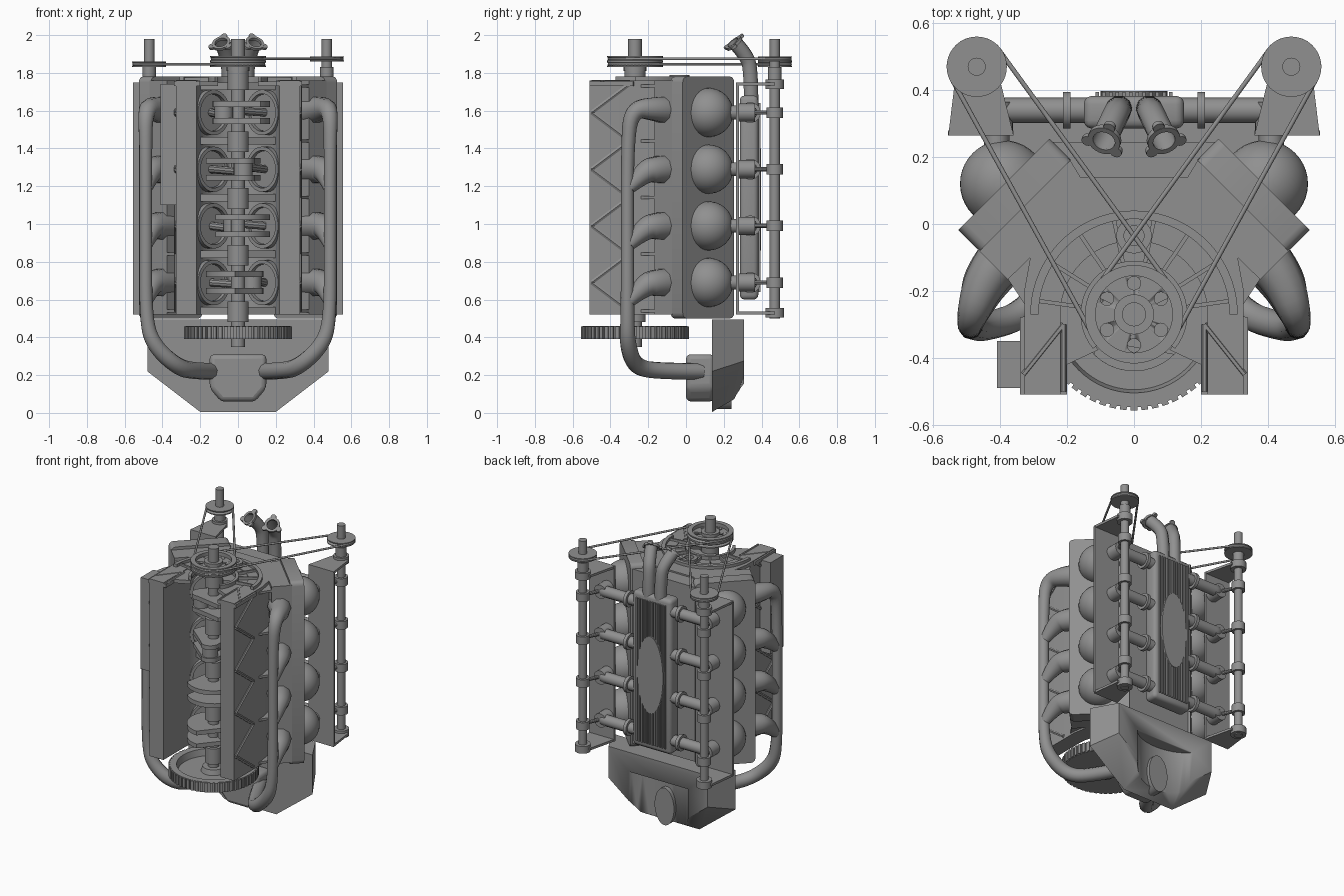
import bpy, bmesh, math
from math import radians, cos, sin, pi
from mathutils import Matrix, Vector

if "Cube" in bpy.data.objects:
    bpy.data.objects.remove(bpy.data.objects["Cube"])

CY = -0.27                                   # crank axis y
ROWS = [0.69, 0.99, 1.29, 1.59]              # cylinder heights
I = Matrix.Identity(4)
BANK = Matrix.Translation((0, CY, 0)) @ Matrix.Rotation(radians(45), 4, 'Z')
FRONT = Matrix.Rotation(radians(90), 4, 'X')  # (x, z) profile, extruded along -y
METAL = bpy.data.materials.new("dark_metal")
METAL.diffuse_color = (0.28, 0.28, 0.28, 1)
METAL.use_nodes = True
METAL.node_tree.nodes["Principled BSDF"].inputs["Base Color"].default_value = METAL.diffuse_color


def finish(name, bm, sym=False, angle=35):
    bmesh.ops.remove_doubles(bm, verts=bm.verts, dist=1e-5)
    bmesh.ops.recalc_face_normals(bm, faces=bm.faces)
    me = bpy.data.meshes.new(name)
    bm.to_mesh(me)
    bm.free()
    me.materials.clear()
    me.materials.append(METAL)
    me.shade_smooth()
    me.set_sharp_from_angle(angle=radians(angle))
    ob = bpy.data.objects.new(name, me)
    bpy.context.collection.objects.link(ob)
    if sym:
        m = ob.modifiers.new("mirror", 'MIRROR')
        m.use_mirror_merge = False
    return ob


def prism(name, pts, h0, h1, M=I, sym=False, taper=1, c=(0, 0)):
    bm = bmesh.new()
    a = [bm.verts.new(M @ Vector((x, y, h0))) for x, y in pts]
    b = [bm.verts.new(M @ Vector((c[0] + (x - c[0]) * taper, c[1] + (y - c[1]) * taper, h1))) for x, y in pts]
    bm.faces.new(a)
    bm.faces.new(b)
    for i in range(len(pts)):
        j = (i + 1) % len(pts)
        bm.faces.new((a[i], a[j], b[j], b[i]))
    return finish(name, bm, sym)


def box(name, x, y, z, bev=0, M=I, sym=False, axis=None):
    bm = bmesh.new()
    bmesh.ops.create_cube(bm, size=1)
    for v in bm.verts:
        v.co = [(q[0] + q[1]) / 2 + k * (q[1] - q[0]) for q, k in zip((x, y, z), v.co)]
    if bev:                                   # bevel all edges, or only those along one axis
        es = [e for e in bm.edges if axis is None or abs((e.verts[0].co - e.verts[1].co)[axis]) > 1e-4]
        bmesh.ops.bevel(bm, geom=es, offset=bev, segments=3, profile=0.5, affect='EDGES')
    bm.transform(M)
    return finish(name, bm, sym)


def lathe(name, prof, origin, d=(0, 0, 1), seg=32, sym=False, closed=False):
    M = Matrix.Translation(origin) @ Vector(d).to_track_quat('Z', 'Y').to_matrix().to_4x4()
    bm = bmesh.new()
    vs = [bm.verts.new((r, 0, h)) for r, h in prof]
    es = [bm.edges.new((vs[i], vs[i + 1])) for i in range(len(vs) - 1)]
    if closed:
        es.append(bm.edges.new((vs[-1], vs[0])))
    bmesh.ops.spin(bm, geom=vs + es, cent=(0, 0, 0), axis=(0, 0, 1), angle=2 * pi, steps=seg)
    bm.transform(M)
    return finish(name, bm, sym)


def cyl(name, p, q, r, sym=False, seg=24):
    h = (Vector(q) - Vector(p)).length
    return lathe(name, [(0, 0), (r, 0), (r, h), (0, h)], p, Vector(q) - Vector(p), seg, sym)


def tube(name, pts, r, sym=False, radii=None, closed=False, caps=True):
    cu = bpy.data.curves.new(name, 'CURVE')
    cu.dimensions, cu.bevel_depth, cu.bevel_resolution, cu.use_fill_caps = '3D', r, 3, caps
    sp = cu.splines.new('POLY' if closed else 'NURBS')
    sp.points.add(len(pts) - 1)
    for i, p in enumerate(pts):
        sp.points[i].co = (*p, 1)
        sp.points[i].radius = radii[i] if radii else 1
    sp.use_cyclic_u = closed
    if not closed:
        sp.order_u, sp.use_endpoint_u, sp.resolution_u = 3, True, 6
    tmp = bpy.data.objects.new(name, cu)
    bpy.context.collection.objects.link(tmp)
    bm = bmesh.new()
    bm.from_mesh(tmp.to_mesh())
    bpy.data.objects.remove(tmp)
    return finish(name, bm, sym, 50)


def arc(cx, cy, rx, a0, a1, n, ry=None):
    return [(cx + rx * cos(radians(a0 + (a1 - a0) * i / n)),
             cy + (ry or rx) * sin(radians(a0 + (a1 - a0) * i / n))) for i in range(n + 1)]


def cut(ob, cutter):
    m = ob.modifiers.new("cut", 'BOOLEAN')
    m.operation, m.object = 'DIFFERENCE', cutter
    bpy.context.view_layer.objects.active = ob
    bpy.ops.object.modifier_apply(modifier="cut")
    bpy.data.objects.remove(cutter)


def bank(d, v, z):
    return BANK @ Vector((d, v, z))


# Engine block: skirt, bank and valley in one half profile
prism("block", [(0.22, -0.51), (0.328, -0.51), (0.328, -0.2), (0.31, -0.10), (0.377, -0.166), (0.469, -0.074),
                (0.196, 0.199), (0.16, 0.14), (0, 0.14)] + arc(0, CY, 0.22, 90, 0, 14), 0.52, 1.76, sym=True)
prism("valley_cover", [(-0.25, 0.245), (0.25, 0.245), (0.16, 0.13), (-0.16, 0.13)], 0.53, 1.75)
box("starter_housing", (-0.41, -0.32), (-0.49, -0.35), (1.1, 1.74))
for i in range(8):                            # zigzag ribs on the skirt
    z = 0.54 + i * 0.15
    y0, y1 = (-0.5, -0.3) if i % 2 else (-0.3, -0.5)
    cyl("skirt_rib", (0.328, y0, z), (0.328, y1, z + 0.15), 0.012, True, 6)
for z in (0.54, 0.84, 1.14, 1.44, 1.73):
    prism("main_bulkhead", arc(0, CY, 0.225, 25, 155, 14) + arc(0, CY, 0.06, 155, 25, 6), z - 0.02, z + 0.02)
    prism("side_gusset", [(0.32, -0.25), (0.40, -0.13), (0.30, -0.09)], z - 0.008, z + 0.008, sym=True)

# Front cover with raised rim and radial ribs
prism("front_cover", [(0.2, -0.51), (0.34, -0.51), (0.34, -0.28), (0.31, -0.27)] + arc(0, CY, 0.31, 5, 90, 16)
      + arc(0, CY, 0.15, 90, -45, 14) + [(0.2, -0.42)], 1.73, 1.755, sym=True)
prism("cover_rim", arc(0, CY, 0.31, 0, 90, 20) + arc(0, CY, 0.285, 90, 0, 20), 1.75, 1.78, sym=True)
prism("cover_hub_ring", arc(0, CY, 0.16, -40, 90, 16) + arc(0, CY, 0.14, 90, -40, 16), 1.75, 1.78, sym=True)
for a in (8, 32, 56, 78):
    prism("cover_rib", [(0.15, -0.006), (0.3, -0.006), (0.3, 0.006), (0.15, 0.006)], 1.75, 1.775,
          Matrix.Translation((0, CY, 0)) @ Matrix.Rotation(radians(a), 4, 'Z'), True)
for p, q in (((0.21, -0.3), (0.21, -0.5)), ((0.21, -0.3), (0.33, -0.45))):
    cyl("foot_rib", (*p, 1.755), (*q, 1.755), 0.009, True, 6)
lathe("cam_boss", [(0, 0.04), (0.03, 0.04), (0.03, 0.06), (0.053, 0.06), (0.053, 0)], (0, -0.035, 1.73))

# Cylinder head covers, domes, pistons
box("head_cover", (0.46, 0.55), (-0.193, 0.193), (0.5, 1.78), 0.03, BANK, True, axis=0)
for i, z in enumerate(ROWS):
    lathe("dome", [(0.13, -0.03)] + [(0.13 * cos(radians(a)), 0.13 * sin(radians(a))) for a in range(0, 91, 9)],
          (0.39, 0.12, z), (1, 1, 0), 32, True)
    lathe("cylinder_liner", [(0.1, 0), (0.12, 0), (0.12, 0.1), (0.1, 0.1)], bank(0.18, 0, z), (1, 1, 0), 28, True, True)
    cyl("piston", bank(0.2, 0, z), bank(0.25, 0, z), 0.098, True)

    # Crank throw with counterweights and rods
    A = (20, 110, 290, 200)[i]
    M = Matrix.Translation((0, CY, 0)) @ Matrix.Rotation(radians(A), 4, 'Z')
    web = arc(0.08, 0, 0.06, -80, 80, 8) + arc(0, 0, 0.17, 115, 245, 14)
    for h in (-0.06, 0.03):
        prism("crank_web", web, z + h, z + h + 0.03, M)
    pin = M @ Vector((0.08, 0, z))
    cyl("crank_pin", pin - Vector((0, 0, 0.04)), pin + Vector((0, 0, 0.04)), 0.05)
    for s in (-1, 1):
        e = bank(0.2, 0, z)
        cyl("connecting_rod", pin + Vector((0, 0, 0.015 * s)), (s * e.x, e.y, z), 0.022, seg=10)

    # Intake runner from plenum into dome, with flanges and link stem
    tube("intake_runner", [(0.12, 0.34, z), (0.34, 0.34, z), (0.41, 0.34, z), (0.41, 0.28, z), (0.41, 0.18, z)], 0.038, True)
    cyl("runner_flange", (0.19, 0.34, z), (0.212, 0.34, z), 0.055, True)
    cyl("runner_collar", (0.41, 0.265, z), (0.41, 0.365, z), 0.048, True)
    cyl("link_stem", (0.42, 0.35, z), (0.47, 0.46, z), 0.012, True, 10)
    cyl("shaft_collar", (0.47, 0.47, z - 0.028), (0.47, 0.47, z + 0.028), 0.043, True)
    if i < 3:                                 # wide exhaust ports narrowing into the collector
        tube("exhaust_runner", [(0.38, -0.09, z), (0.43, -0.15, z), (0.465, -0.22, z - 0.01), (0.485, -0.3, z - 0.1)],
             0.06, True, [1.3, 1.25, 1.0, 0.55])

# Crankshaft and flywheel
cyl("crankshaft", (0, CY, 0.35), (0, CY, 1.98), 0.036)
for z in (0.54, 0.84, 1.14, 1.44, 1.77):
    cyl("main_journal", (0, CY, z - 0.06), (0, CY, z + 0.05), 0.056)
lathe("flywheel", [(0, 0), (0.278, 0), (0.278, 0.07), (0.235, 0.07), (0.225, 0.025), (0.08, 0.025), (0.07, 0.06), (0, 0.06)],
      (0, CY, 0.39), seg=64)
for i in range(56):
    box("flywheel_tooth", (0.262, 0.287), (-0.01, 0.01), (0.392, 0.458), 0,
        Matrix.Translation((0, CY, 0)) @ Matrix.Rotation(2 * pi * i / 56, 4, 'Z'))

# Crank pulley: grooved rim, web with holes, hub
lathe("crank_pulley_rim", [(0.115, 0), (0.147, 0), (0.147, 0.008), (0.132, 0.015), (0.147, 0.024), (0.147, 0.036),
                           (0.132, 0.045), (0.147, 0.052), (0.147, 0.06), (0.115, 0.06)], (0, CY, 1.83), seg=48, closed=True)
web = cyl("crank_pulley_web", (0, CY, 1.845), (0, CY, 1.865), 0.12, seg=48)
bm = bmesh.new()
for i in range(6):
    a = radians(30 + 60 * i)
    bmesh.ops.create_cone(bm, segments=20, radius1=0.02, radius2=0.02, depth=0.1, cap_ends=True,
                          matrix=Matrix.Translation((0.093 * cos(a), CY + 0.093 * sin(a), 1.855)))
cut(web, finish("hole_cutter", bm))
cyl("crank_pulley_hub", (0, CY, 1.81), (0, CY, 1.885), 0.06)

# Side shafts with pulleys, brackets and belts
cyl("side_shaft", (0.47, 0.47, 0.5), (0.47, 0.47, 1.98), 0.027, True)
for z in (0.53, 1.74):
    cyl("shaft_bearing", (0.47, 0.47, z - 0.025), (0.47, 0.47, z + 0.025), 0.05, True)
    prism("bracket_plate", [(0.36, 0.265), (0.555, 0.265), (0.53, 0.47), (0.41, 0.47)], z - 0.008, z + 0.008, sym=True)
cyl("shaft_spacer", (0.47, 0.47, 1.765), (0.47, 0.47, 1.83), 0.035, True)
box("bracket_panel", (0.36, 0.556), (0.265, 0.28), (0.53, 1.74), 0, sym=True)
for s, z in ((-1, 1.846), (1, 1.874)):
    lathe("side_pulley", [(0, -0.014), (0.09, -0.014), (0.09, -0.008), (0.077, 0), (0.09, 0.008), (0.09, 0.014), (0, 0.014)],
          (s * 0.47, 0.47, z), seg=40)
    d = Vector((s * 0.47, 0.47 - CY))
    a = math.degrees(math.atan2(d.y, d.x))
    b = math.degrees(math.acos((0.138 - 0.083) / d.length))
    loop = arc(0, CY, 0.138, a + b, a + 360 - b, 24) + arc(s * 0.47, 0.47, 0.083, a - b, a + b, 16)
    tube("drive_belt", [(x, y, z) for x, y in loop], 0.007, closed=True)

# Intake plenum: ribbed back with an oval plate
box("plenum", (-0.15, 0.15), (0.285, 0.383), (0.6, 1.68), 0.025)
for i in range(12):
    x = -0.11 + i * 0.02
    box("plenum_fin", (x - 0.005, x + 0.005), (0.375, 0.394), (0.64, 1.64))
prism("plenum_oval_plate", arc(0, 1.13, 0.1, 0, 351, 39, 0.27), -0.37, -0.398, FRONT)

# Twin air inlets with three-lobed flanges
tube("air_inlet", [(0.045, 0.345, 1.62), (0.045, 0.345, 1.82), (0.06, 0.315, 1.9), (0.088, 0.255, 1.965)], 0.04, True, caps=False)
n = Vector((0.25, -0.62, 0.74)).normalized()
o = Vector((0.086, 0.258, 1.95))
lathe("inlet_flange", [(0.034, 0), (0.05, 0), (0.05, 0.016), (0.034, 0.016)], o, n, 24, True, True)
u = n.cross(Vector((0, 0, 1))).normalized()
for k in range(3):
    e = o + (Matrix.Rotation(radians(120 * k + 30), 3, n) @ u) * 0.053
    cyl("flange_lobe", e, e + n * 0.015, 0.018, True, 12)

# Exhaust collector down to the turbine housing
tube("exhaust_collector", [(0.38, -0.09, 1.6), (0.44, -0.15, 1.61), (0.49, -0.29, 1.61), (0.488, -0.31, 1.4), (0.488, -0.31, 0.9),
                           (0.488, -0.31, 0.5), (0.45, -0.31, 0.36), (0.32, -0.27, 0.24), (0.22, -0.13, 0.22), (0.12, 0.08, 0.22)],
     0.036, True, [2.1, 1.9, 1.2, 0.95, 0.95, 1, 1.2, 1.25, 1.25, 1.25])
hb = prism("turbine_housing", [(-0.15, 0.31), (-0.15, 0.13), (-0.09, 0.06), (0.09, 0.06), (0.15, 0.13), (0.15, 0.31)],
           0, -0.15, FRONT)
bv = hb.modifiers.new("round", 'BEVEL')
bv.width, bv.segments = 0.025, 3

# Tapered sump at the lower back, scooped in the middle around an oval boss
sump = prism("sump", [(-0.48, 0.495), (-0.48, 0.22), (-0.2, 0.005), (0.2, 0.005), (0.48, 0.22), (0.48, 0.495)],
             -0.138, -0.308, FRONT, taper=0.8, c=(0, 0.495))
cut(sump, prism("scoop_cutter", arc(0, 0.37, 0.25, 0, 350, 35, 0.16), -0.1, 0.36))
prism("sump_oval_boss", arc(0, 0.15, 0.075, 0, 350, 35, 0.13), -0.16, -0.24, FRONT)
